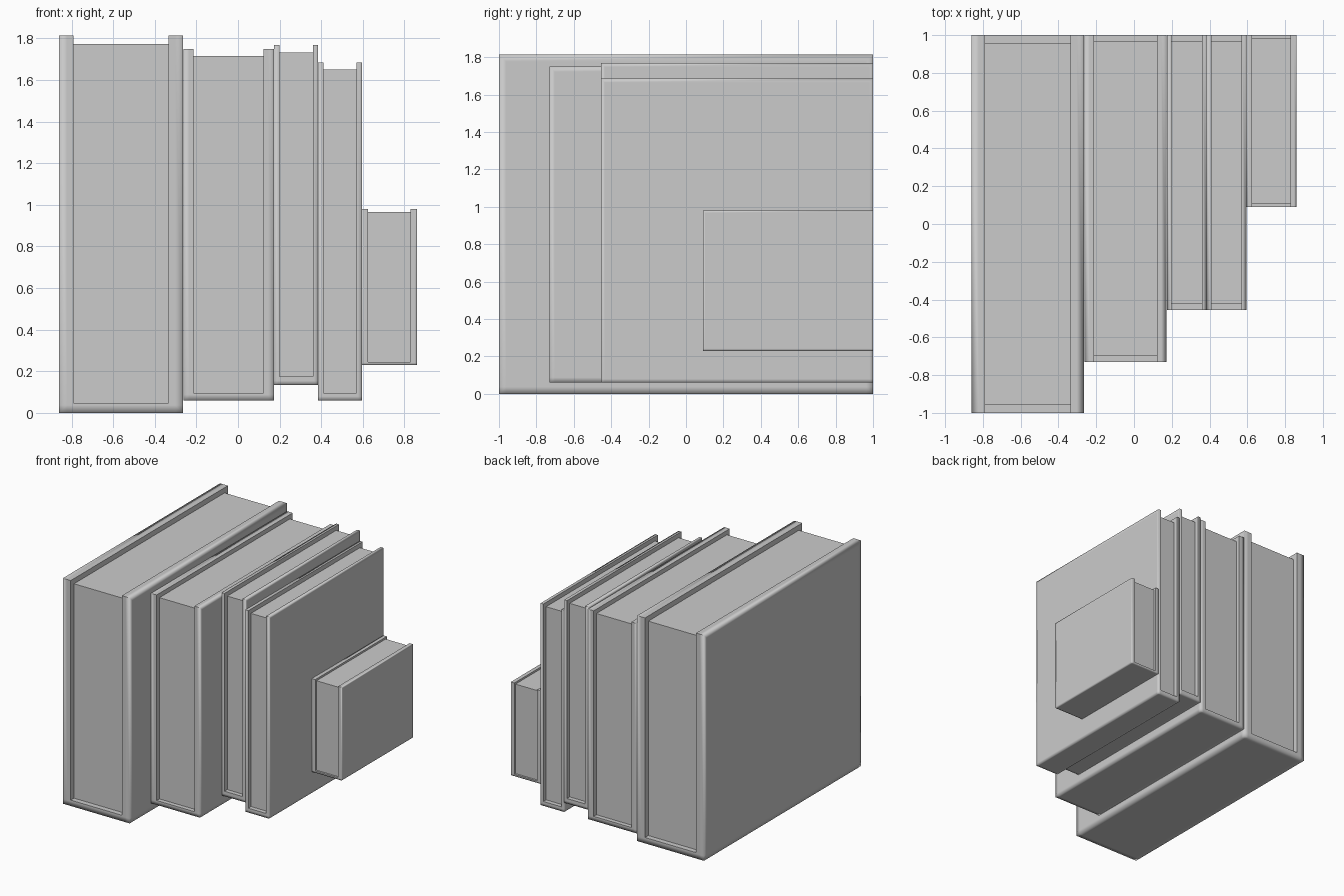
import bpy, bmesh

cube = bpy.data.objects.get("Cube")
if cube:
    bpy.data.objects.remove(cube, do_unlink=True)

grey = bpy.data.materials.new("light_grey")
grey.use_nodes = True
grey.diffuse_color = (0.6, 0.6, 0.6, 1)
grey.node_tree.nodes["Principled BSDF"].inputs["Base Color"].default_value = (0.6, 0.6, 0.6, 1)


def finish(bm, name):
    bmesh.ops.recalc_face_normals(bm, faces=bm.faces)
    mesh = bpy.data.meshes.new(name)
    bm.to_mesh(mesh)
    bm.free()
    mesh.materials.append(grey)
    obj = bpy.data.objects.new(name, mesh)
    bpy.context.collection.objects.link(obj)
    return obj


def extrude_profile(profile, y0, y1):
    """Extrude an x-z outline along y."""
    bm = bmesh.new()
    face = bm.faces.new([bm.verts.new((x, y0, z)) for x, z in profile])
    out = bmesh.ops.extrude_face_region(bm, geom=[face])["geom"]
    verts = [g for g in out if isinstance(g, bmesh.types.BMVert)]
    bmesh.ops.translate(bm, verts=verts, vec=(0, y1 - y0, 0))
    bmesh.ops.recalc_face_normals(bm, faces=bm.faces)
    return bm


def make_cover(name, x0, x1, y0, z0, z1, board, spine):
    xa, xb, zs = x0 + board, x1 - board, z0 + spine
    bm = extrude_profile([(x0, z0), (x1, z0), (x1, z1), (xb, z1),
                          (xb, zs), (xa, zs), (xa, z1), (x0, z1)], y0, 1)

    def outer(edge):
        a, b = (v.co for v in edge.verts)
        return any(abs(a[i] - p) + abs(b[i] - p) < 1e-4
                   for i, p in ((0, x0), (0, x1), (2, z0)))

    # Square support loops give the outer edges a worn, soft shading
    bmesh.ops.bevel(bm, geom=[e for e in bm.edges if outer(e)],
                    offset=0.8 * min(board, spine), offset_type='OFFSET',
                    segments=2, profile=1.0, affect='EDGES', clamp_overlap=True)
    for f in bm.faces:
        f.smooth = True
    for e in bm.edges:
        if len(e.link_faces) == 2 and e.calc_face_angle(0) > 0.5 and not outer(e):
            e.smooth = False
    finish(bm, name)


def make_pages(name, x0, x1, y0, y1, z0, z1):
    finish(extrude_profile([(x0, z0), (x1, z0), (x1, z1), (x0, z1)], y0, y1), name)


# Books: x range, front y, z range, board thickness, spine thickness, page recess
books = {
    "largest_book": (-0.86, -0.265, -1.0, 0.0, 1.815, 0.07, 0.047, 0.042),
    "large_book": (-0.263, 0.172, -0.73, 0.06, 1.75, 0.05, 0.035, 0.035),
    "left_thin_book": (0.174, 0.385, -0.455, 0.135, 1.768, 0.025, 0.04, 0.035),
    "right_thin_book": (0.385, 0.595, -0.455, 0.06, 1.685, 0.025, 0.035, 0.035),
    "small_book": (0.595, 0.86, 0.09, 0.23, 0.98, 0.031, 0.015, 0.015),
}
for name, (x0, x1, y0, z0, z1, board, spine, recess) in books.items():
    make_cover(name + "_cover", x0, x1, y0, z0, z1, board, spine)
    make_pages(name + "_pages", x0 + board, x1 - board,
               y0 + recess, 1 - recess, z0 + spine, z1 - recess)
